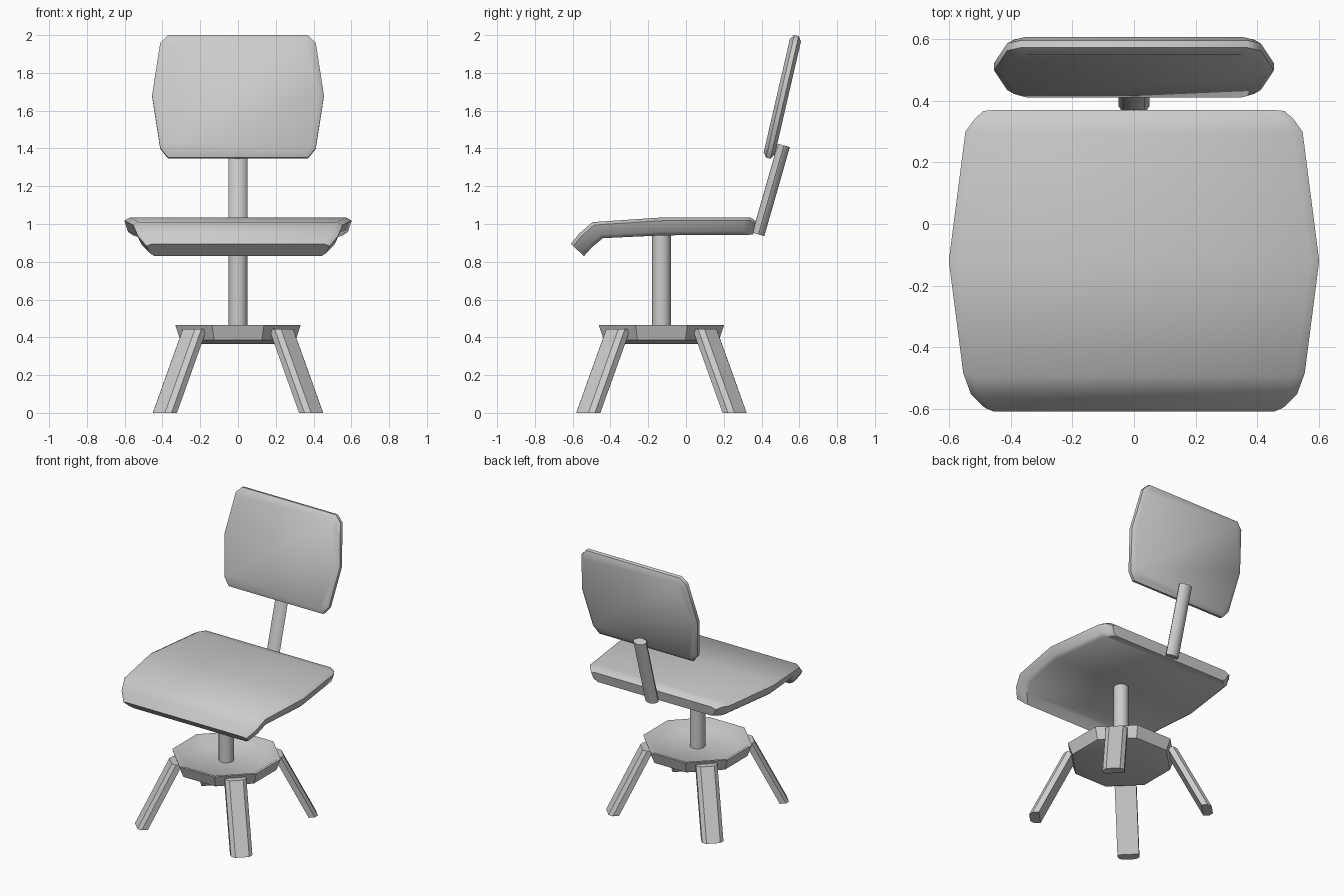
import bpy, bmesh, math
from mathutils import Vector, Matrix

if "Cube" in bpy.data.objects:
    bpy.data.objects.remove(bpy.data.objects["Cube"])


def loft(name, rings, angle=35):
    """Skin a list of equal-length point rings and cap both ends."""
    bm = bmesh.new()
    loops = [[bm.verts.new(p) for p in ring] for ring in rings]
    n = len(loops[0])
    for a, b in zip(loops, loops[1:]):
        for i in range(n):
            j = (i + 1) % n
            bm.faces.new((a[i], a[j], b[j], b[i]))
    bm.faces.new(loops[0][::-1])
    bm.faces.new(loops[-1])
    bmesh.ops.recalc_face_normals(bm, faces=bm.faces)
    me = bpy.data.meshes.new(name)
    bm.to_mesh(me)
    bm.free()
    ob = bpy.data.objects.new(name, me)
    bpy.context.collection.objects.link(ob)
    bpy.ops.object.select_all(action='DESELECT')
    ob.select_set(True)
    bpy.context.view_layer.objects.active = ob
    bpy.ops.object.shade_smooth_by_angle(angle=math.radians(angle))
    return ob


def polygon(rx, ry, n, phase=0.0):
    step = 2 * math.pi / n
    return [(rx * math.cos(step * (i + phase)), ry * math.sin(step * (i + phase)))
            for i in range(n)]


CY = -0.13  # centre of the base

# Seat: half width, top y/z, bottom y/z for each station from front to back
stations = [(.485, -.61, .895, -.54, .83), (.53, -.565, .95, -.50, .875),
            (.555, -.495, 1.01, -.44, .925), (.602, -.12, 1.035, -.12, .94),
            (.548, .30, 1.035, .30, .943), (.52, .34, 1.035, .335, .943),
            (.49, .37, 1.015, .355, .945)]
rings = []
for w, yt, zt, yb, zb in stations:
    top, bot = Vector((0, yt, zt)), Vector((0, yb, zb))
    half = [(w - .03, 0), (w, .18), (w - .02, .8), (w - .045, 1)]
    ring = [top.lerp(bot, s) + Vector((x, 0, 0)) for x, s in half]
    ring += [top.lerp(bot, s) - Vector((x, 0, 0)) for x, s in reversed(half)]
    rings.append(ring)
loft("seat", rings, 40)

# Backrest: barrel-sided outline with rounded rim, leaning back
half = [(.37, .333), (.412, .29), (.455, .005), (.412, -.28), (.37, -.333)]
outline = half + [(-x, h) for x, h in reversed(half)]
lean = Matrix.Translation((0, .51, 1.673)) @ Matrix.Rotation(math.radians(-13), 4, 'X')
rings = []
for d, inset in [(-.03, .025), (-.012, 0), (.012, 0), (.03, .025)]:
    kx, kh = 1 - inset / .455, 1 - inset / .333
    rings.append([lean @ Vector((x * kx, d, h * kh)) for x, h in outline])
loft("backrest", rings, 50)

# Backrest post: flattened bar behind the seat
tilt = Matrix.Translation((0, .383, .945)) @ Matrix.Rotation(math.radians(-16), 4, 'X')
loft("backrest_post", [[tilt @ Vector((x, y, z)) for x, y in polygon(.05, .033, 8)]
                       for z in (0, .49)], 50)

# Central column
loft("column", [[(x, y + CY, z) for x, y in polygon(.05, .05, 12)]
                for z in (.40, .95)], 40)

# Hub: shallow octagonal dish
k = 1 / math.cos(math.pi / 8)
loft("hub", [[(x, y + CY, z) for x, y in polygon(r * k, r * k, 8, .5)]
             for r, z in [(.22, .365), (.305, .385), (.332, .465), (.315, .465), (.25, .425)]], 40)

# Four splayed legs on the diagonals
section = [(-.033, -.07), (.008, -.07), (.032, -.045), (.032, .045), (.008, .07), (-.033, .07)]
for i, name in enumerate(["back_right", "back_left", "front_left", "front_right"]):
    turn = Matrix.Translation((0, CY, 0)) @ Matrix.Rotation(math.radians(45 + 90 * i), 4, 'Z')
    loft(name + "_leg", [[turn @ Vector((r + dr, t, z)) for dr, t in section]
                         for r, z in [(.56, 0), (.335, .445)]], 40)
